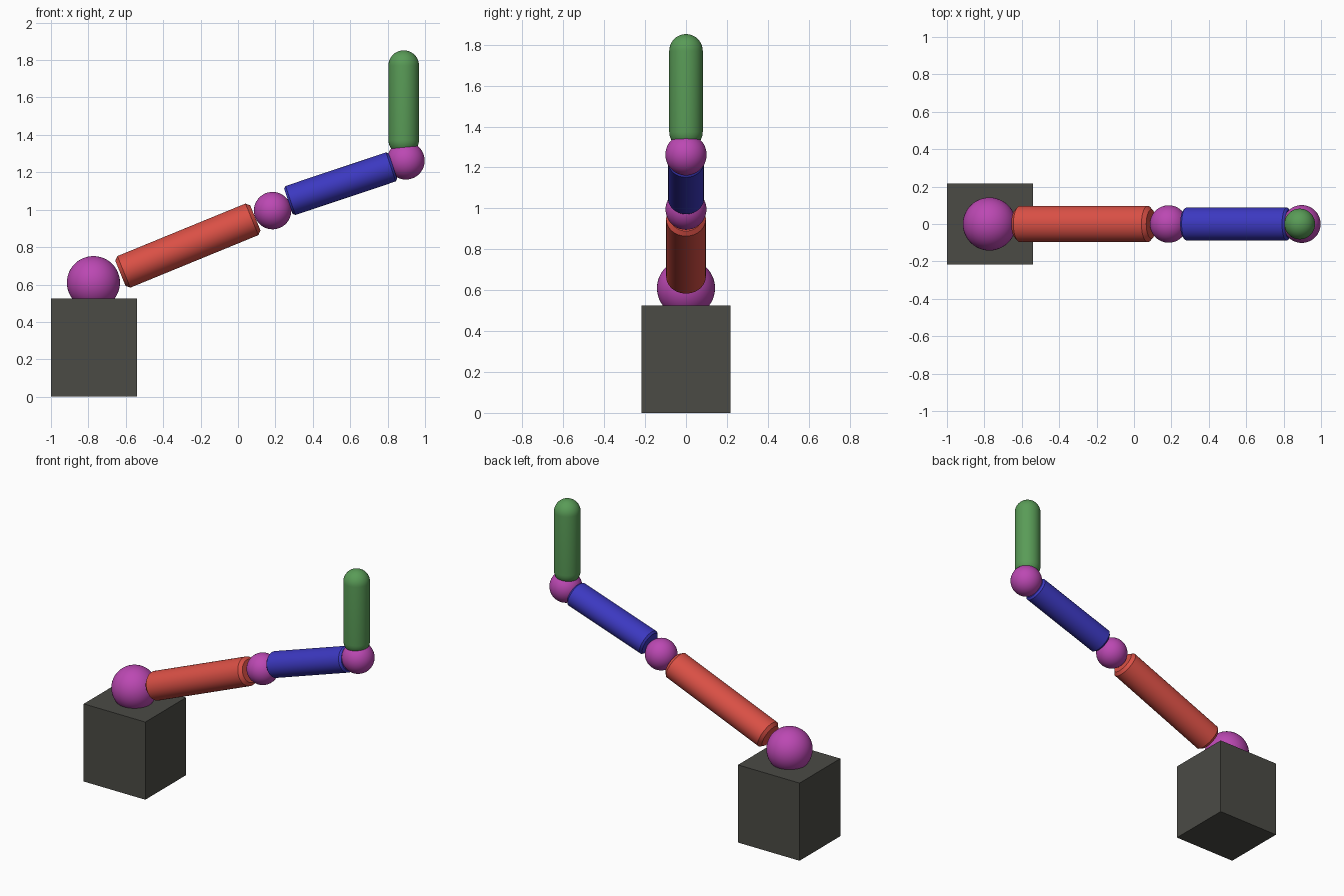
import bpy, bmesh, math

if "Cube" in bpy.data.objects:
    bpy.data.objects.remove(bpy.data.objects["Cube"])


def material(name, rgb):
    m = bpy.data.materials.new(name)
    m.diffuse_color = (*rgb, 1)
    m.use_nodes = True
    m.node_tree.nodes["Principled BSDF"].inputs["Base Color"].default_value = m.diffuse_color
    return m


CHARCOAL = material("charcoal", (0.07, 0.07, 0.06))
PURPLE = material("purple", (0.50, 0.065, 0.45))
RED = material("red", (0.70, 0.08, 0.06))
BLUE = material("blue", (0.045, 0.04, 0.53))
GREEN = material("green", (0.10, 0.33, 0.095))


def finish(name, mat):
    ob = bpy.context.object
    ob.name = name
    ob.data.materials.append(mat)
    return ob


def ball(name, x, z, r):
    bpy.ops.mesh.primitive_uv_sphere_add(segments=48, ring_count=24, radius=r, location=(x, 0, z))
    bpy.ops.object.shade_smooth()
    finish(name, PURPLE)


def lathe(name, profile, mat, location, pitch=90, squash=1.0, sides=48):
    """Revolve (radius, height) points about the local axis, tilted up by pitch degrees."""
    bm = bmesh.new()
    rings = []
    for r, h in profile:
        rings.append([bm.verts.new((r * squash * math.cos(a), r * math.sin(a), h))
                      for a in (2 * math.pi * i / sides for i in range(sides))])
    for lo, hi in zip(rings, rings[1:]):
        for i in range(sides):
            j = (i + 1) % sides
            bm.faces.new((lo[i], lo[j], hi[j], hi[i]))
    bm.faces.new(rings[0][::-1])
    bm.faces.new(rings[-1])
    me = bpy.data.meshes.new(name)
    bm.to_mesh(me)
    bm.free()
    ob = bpy.data.objects.new(name, me)
    bpy.context.collection.objects.link(ob)
    ob.location = location
    ob.rotation_euler = (0, math.radians(90 - pitch), 0)
    bpy.ops.object.select_all(action='DESELECT')
    ob.select_set(True)
    bpy.context.view_layer.objects.active = ob
    bpy.ops.object.shade_smooth_by_angle(angle=math.radians(30))
    finish(name, mat)


def rod(r, length, bevel):
    h = length / 2
    return [(r - bevel, -h), (r, -h + bevel), (r, h - bevel), (r - bevel, h)]


def capsule(r, length, steps=10):
    h = length / 2 - r
    arc = [math.pi / 2 * i / steps for i in range(steps)]
    top = [(r * math.cos(a), h + r * math.sin(a)) for a in arc] + [(0.002, h + r)]
    return [(q, -z) for q, z in reversed(top)] + top


# Base block
bpy.ops.mesh.primitive_cube_add(size=1, location=(-0.77, 0, 0.262))
base = finish("base_block", CHARCOAL)
base.scale = (0.46, 0.434, 0.524)

# Ball joints
ball("shoulder_joint", -0.773, 0.61, 0.142)
ball("elbow_joint", 0.185, 0.995, 0.1)
ball("wrist_joint", 0.897, 1.262, 0.101)

# Arm segments
lathe("upper_arm", rod(0.097, 0.78, 0.02), RED, (-0.268, 0, 0.808), pitch=22.3, squash=0.94)
lathe("forearm", rod(0.088, 0.59, 0.012), BLUE, (0.549, 0, 1.139), pitch=18.5, squash=0.93)

# Upright finger with rounded ends
lathe("finger", capsule(0.082, 0.56), GREEN, (0.886, 0, 1.572))
